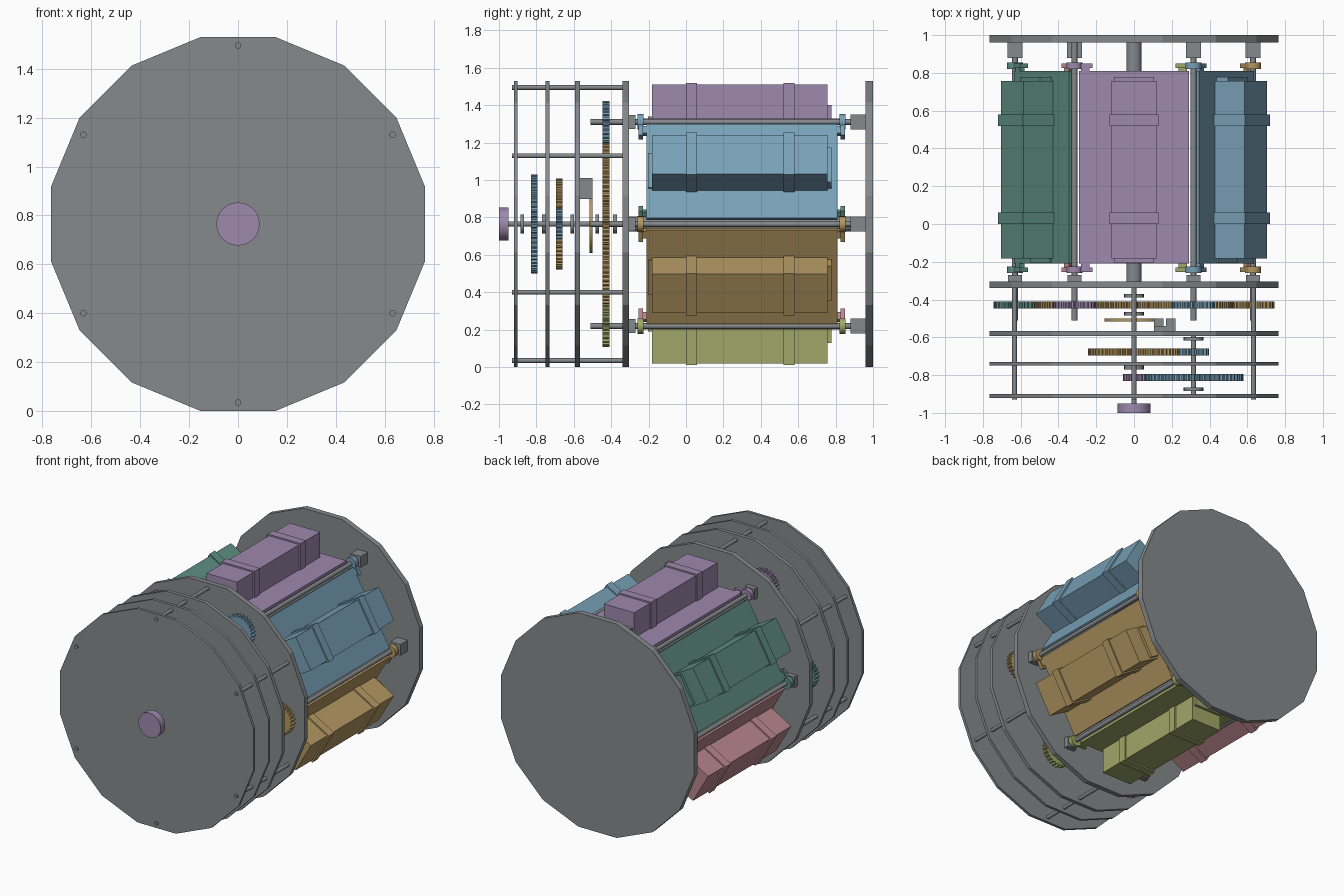
import bpy, bmesh, math
from mathutils import Matrix

if "Cube" in bpy.data.objects:
    bpy.data.objects.remove(bpy.data.objects["Cube"])

C = 0.765            # height of the main axis
HINGE = 0.63         # radius of the six drive shafts
APOTHEM = 0.546


def material(name, srgb):
    m = bpy.data.materials.new(name)
    m.diffuse_color = [(v / 255 / 12.92 if v < 11 else ((v / 255 + 0.055) / 1.055) ** 2.4)
                       for v in srgb] + [1]
    m.use_nodes = True
    m.node_tree.nodes["Principled BSDF"].inputs["Base Color"].default_value = m.diffuse_color
    return m


GREY = material("grey", (134, 138, 140))
PURPLE = material("purple", (158, 137, 174))
BLUE = material("blue", (120, 160, 183))
OCHRE = material("ochre", (180, 152, 98))
OLIVE = material("olive", (160, 167, 104))
PINK = material("pink", (184, 134, 140))
GREEN = material("green", (96, 144, 130))
COLOURS = [PURPLE, BLUE, OCHRE, OLIVE, PINK, GREEN]
NAMES = ["purple", "blue", "ochre", "olive", "pink", "green"]


def prism(name, pts, y0, y1, mat, matrix=None, smooth=False):
    """Extrude an x-z outline from y0 to y1."""
    bm = bmesh.new()
    a = [bm.verts.new((x, y0, z)) for x, z in pts]
    b = [bm.verts.new((x, y1, z)) for x, z in pts]
    n = len(pts)
    bm.faces.new(a)
    bm.faces.new(b[::-1])
    for i in range(n):
        bm.faces.new((a[i], b[i], b[(i + 1) % n], a[(i + 1) % n]))
    bmesh.ops.recalc_face_normals(bm, faces=bm.faces)
    me = bpy.data.meshes.new(name)
    bm.to_mesh(me)
    bm.free()
    me.materials.append(mat)
    ob = bpy.data.objects.new(name, me)
    bpy.context.collection.objects.link(ob)
    if matrix:
        ob.matrix_world = matrix
    if smooth:
        bpy.ops.object.select_all(action='DESELECT')
        ob.select_set(True)
        bpy.context.view_layer.objects.active = ob
        bpy.ops.object.shade_smooth_by_angle(angle=math.radians(35))
    return ob


def circle(x, z, r, n, phase=0.0):
    return [(x + r * math.cos(2 * math.pi * i / n + phase),
             z + r * math.sin(2 * math.pi * i / n + phase)) for i in range(n)]


def rect(x0, x1, z0, z1):
    return [(x0, z0), (x1, z0), (x1, z1), (x0, z1)]


def rod(name, x, z, r, y0, y1, mat=GREY, n=20):
    return prism(name, circle(x, z, r, n), y0, y1, mat, smooth=True)


def gear(name, x, z, r, y0, y1, mat):
    teeth = max(12, round(r * 220))
    pts = []
    for i in range(teeth):
        for f, rr in ((0.0, r - 0.013), (0.25, r - 0.013), (0.45, r), (0.8, r)):
            t = 2 * math.pi * (i + f) / teeth
            pts.append((x + rr * math.cos(t), z + rr * math.sin(t)))
    return prism(name, pts, y0, y1, mat)


# Sixteen-sided frame plates
for name, y0, y1 in (("front_plate", -0.92, -0.9), ("second_plate", -0.75, -0.73),
                     ("third_plate", -0.593, -0.567), ("main_plate", -0.34, -0.305),
                     ("back_plate", 0.96, 1.0)):
    prism(name, circle(0, C, 0.78, 16, math.pi / 16), y0, y1, GREY)

# Spacer rods between the front plates
for i in range(6):
    t = math.radians(90 + 60 * i)
    rod(f"spacer_rod_{i}", 0.73 * math.cos(t), C + 0.73 * math.sin(t), 0.013, -0.93, -0.31)

# Six panels, each with a strapped case, hinge shaft and planet gear
for k in range(6):
    mat, nm = COLOURS[k], NAMES[k]
    M = Matrix.Translation((0, 0, C)) @ Matrix.Rotation(math.radians(60 * k), 4, 'Y')
    prism(nm + "_panel", rect(-0.29, 0.29, 0.545, 0.565), -0.21, 0.81, mat, M)
    prism(nm + "_case", rect(-0.12, 0.12, 0.565, 0.745), -0.183, 0.757, mat, M)
    for j, y in enumerate((0.0, 0.52)):
        prism(f"{nm}_strap_{j}", rect(-0.13, 0.13, 0.565, 0.755), y, y + 0.06, mat, M)
    prism(nm + "_case_back_ledge", rect(-0.107, 0.107, 0.565, 0.635), 0.757, 0.777, mat, M)
    prism(nm + "_case_front_ledge", rect(-0.107, 0.107, 0.565, 0.575), -0.203, -0.183, mat, M)
    # Hinge lugs at both ends of the panel
    for end, y0, y1, tie0, tie1 in (("front", -0.255, -0.23, -0.235, -0.2),
                                    ("back", 0.825, 0.85, 0.8, 0.83)):
        s = -HINGE / 2
        prism(f"{nm}_{end}_lug", rect(s, s + 0.095, APOTHEM - 0.025, APOTHEM + 0.025),
              y0, y1, mat, M)
        prism(f"{nm}_{end}_lug_tie", rect(s + 0.035, s + 0.08, APOTHEM - 0.012, APOTHEM + 0.018),
              tie0, tie1, mat, M)
        prism(f"{nm}_{end}_collar", circle(s, APOTHEM, 0.042, 20), y0 - 0.004, y1 + 0.004,
              mat, M, True)
    # Shaft, bearing blocks and gear
    t = math.radians(120 - 60 * k)
    x, z = HINGE * math.cos(t), C + HINGE * math.sin(t)
    rod(nm + "_shaft", x, z, 0.015, -0.51, 0.97)
    prism(nm + "_front_bearing", rect(x - 0.038, x + 0.038, z - 0.038, z + 0.038),
          -0.305, -0.27, GREY)
    if k:
        prism(nm + "_back_bearing", rect(x - 0.04, x + 0.04, z - 0.04, z + 0.04),
              0.88, 0.96, GREY)
    gear(nm + "_planet_gear", x, z, 0.113, -0.447, -0.41, mat)

# Central shafts and knob
rod("central_column", 0, C, 0.04, -0.305, 0.96, n=24)
rod("drive_shaft", 0, C, 0.014, -0.95, -0.34)
rod("knob", 0, C, 0.088, -1.0, -0.95, PURPLE, 32)

# Gear train
LAY = 0.315
gear("sun_gear", 0, C, 0.525, -0.447, -0.41, OCHRE)
gear("driven_gear", 0, C, 0.243, -0.695, -0.66, OCHRE)
gear("lay_pinion", LAY, C, 0.082, -0.695, -0.66, BLUE)
gear("lay_gear", LAY, C, 0.265, -0.83, -0.795, BLUE)
gear("knob_pinion", 0, C, 0.058, -0.83, -0.795, PURPLE)
rod("lay_shaft", LAY, C, 0.014, -0.9, -0.58)
for i, (x, y) in enumerate(((LAY, -0.875), (LAY, -0.608), (0, -0.76), (0, -0.475), (0, -0.38))):
    rod(f"shaft_collar_{i}", x, C, 0.052, y - 0.01, y + 0.01)

# Index disc with its two grey sensor blocks
rod("index_disc", 0, C, 0.155, -0.515, -0.5, OCHRE, 32)
prism("sensor_low_block", rect(0.105, 0.155, 0.9, 0.96), -0.567, -0.5, GREY)
prism("sensor_high_block", rect(0.17, 0.22, 0.9, 1.01), -0.567, -0.5, GREY)
prism("sensor_bridge", rect(0.105, 0.22, 0.96, 1.01), -0.567, -0.54, GREY)
